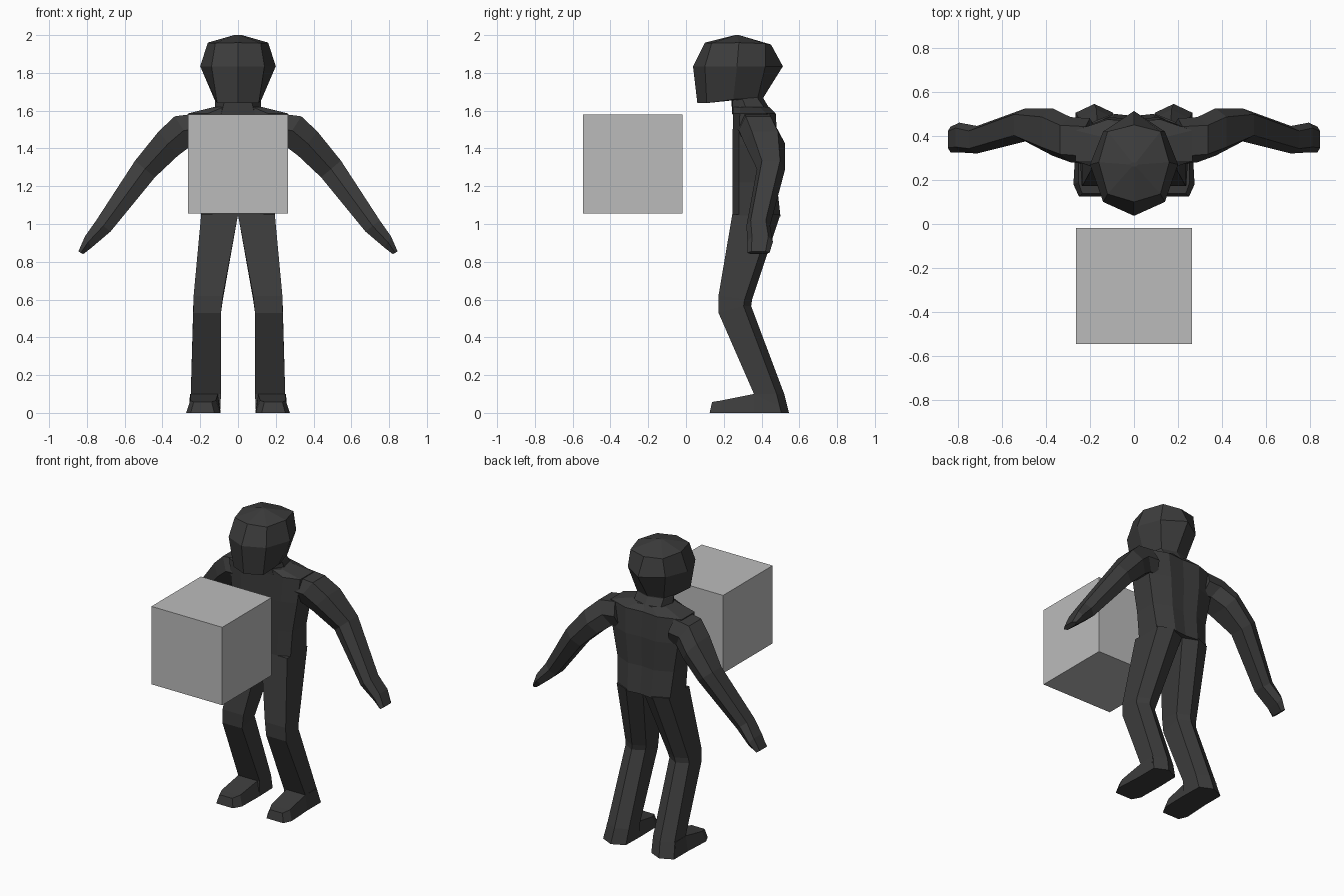
import bpy, bmesh


def material(name, grey):
    m = bpy.data.materials.new(name)
    m.diffuse_color = (grey, grey, grey, 1)
    return m


DARK = material("charcoal", 0.045)
LIGHT = material("light grey", 0.5)


def loft(name, rings, mat, mirror=False):
    """Skin equal-length rings of points; cap both ends."""
    bm = bmesh.new()
    vs = [[bm.verts.new(p) for p in r] for r in rings]
    n = len(vs[0])
    for a, b in zip(vs, vs[1:]):
        for i in range(n):
            bm.faces.new((a[i], a[(i + 1) % n], b[(i + 1) % n], b[i]))
    bm.faces.new(vs[0])
    bm.faces.new(vs[-1][::-1])
    bmesh.ops.remove_doubles(bm, verts=bm.verts, dist=1e-5)
    bmesh.ops.recalc_face_normals(bm, faces=bm.faces)
    me = bpy.data.meshes.new(name)
    bm.to_mesh(me)
    bm.free()
    me.materials.append(mat)
    ob = bpy.data.objects.new(name, me)
    bpy.context.collection.objects.link(ob)
    if mirror:
        ob.modifiers.new("mirror", 'MIRROR').use_mirror_merge = False
    return ob


def symmetric(half):
    """Complete a ring given front-to-back points with x >= 0."""
    return half + [(-x, y, z) for x, y, z in half[-2:0:-1]]


# Head and neck: eight-sided rings, crown to neck base
loft("head", [symmetric(h) for h in (
    [(0, .26, 2.0), (.01, .26, 2.0), (.02, .27, 2.0), (.01, .28, 2.0), (0, .28, 2.0)],
    [(0, .10, 1.96), (.12, .136, 1.957), (.16, .28, 1.96), (.12, .42, 1.955), (0, .45, 1.95)],
    [(0, .037, 1.835), (.14, .10, 1.835), (.2, .27, 1.835), (.14, .42, 1.835), (0, .513, 1.835)],
    [(0, .06, 1.64), (.11, .11, 1.64), (.125, .25, 1.66), (.10, .38, 1.67), (0, .41, 1.67)],
    [(0, .24, 1.655), (.07, .245, 1.655), (.12, .30, 1.66), (.10, .38, 1.665), (0, .41, 1.665)],
    [(0, .245, 1.58), (.09, .25, 1.58), (.125, .33, 1.58), (.10, .44, 1.58), (0, .46, 1.58)],
)], DARK)

# Torso: flat front, slightly curved back
torso = []
for z, w, yf, yb in [(1.62, .125, .25, .44), (1.585, .265, .25, .475), (1.42, .245, .245, .485),
                     (1.22, .21, .245, .48), (1.04, .195, .245, .50)]:
    torso.append(symmetric([(0, yf, z), (w * .6, yf, z), (w, yf + .035, z), (w, yb - .05, z),
                            (w * .45, yb, z), (0, yb - .01, z)]))
loft("torso", torso, DARK)

# Arms: each ring spans an outer and an inner edge (x, z) and a depth range
arm = []
for ox, oz, ix, iz, yf, yb in [(.22, 1.585, .18, 1.42, .27, .48), (.335, 1.57, .24, 1.42, .28, .485),
                               (.42, 1.49, .32, 1.36, .31, .525), (.545, 1.335, .44, 1.247, .375, .525),
                               (.75, 1.02, .675, .96, .32, .445), (.81, .935, .775, .875, .325, .46),
                               (.845, .855, .82, .84, .325, .442)]:
    mx, mz, d = (ox + ix) / 2, (oz + iz) / 2, (yb - yf) * .18
    arm.append([(mx, yf, mz), (ox, yf + d, oz), (ox, yb - d, oz),
                (mx, yb, mz), (ix, yb - d, iz), (ix, yf + d, iz)])
loft("arms", arm, DARK, True)

# Legs: flat shins with a ridge down the back
leg = []
for z, zb, x0, x1, yf, yb in [(1.05, 1.05, 0, .195, .245, .50), (.62, .60, .08, .235, .172, .35),
                              (.53, .565, .09, .237, .172, .345), (.1, .1, .09, .25, .36, .52),
                              (0, 0, .095, .265, .36, .545)]:
    leg.append([(x0, yf, z), (x1, yf, z), (x1, yb - .04, zb), ((x0 + x1) / 2, yb, zb), (x0, yb - .04, zb)])
loft("legs", leg, DARK, True)

# Feet: wedges running from ankle to toe
loft("feet", [[(a, y, 0), (b, y, 0), (b - t, y2, h), (a + t, y2, h)] for y, y2, a, b, t, h in (
    (.48, .48, .095, .262, .008, .1), (.36, .36, .092, .265, .015, .1),
    (.18, .19, .095, .275, .022, .066), (.125, .138, .125, .25, .015, .058))], DARK, True)

# Floating cube in front of the chest
loft("cube", [[(-.264, -.545, z), (.264, -.545, z), (.264, -.018, z), (-.264, -.018, z)]
              for z in (1.055, 1.58)], LIGHT)
